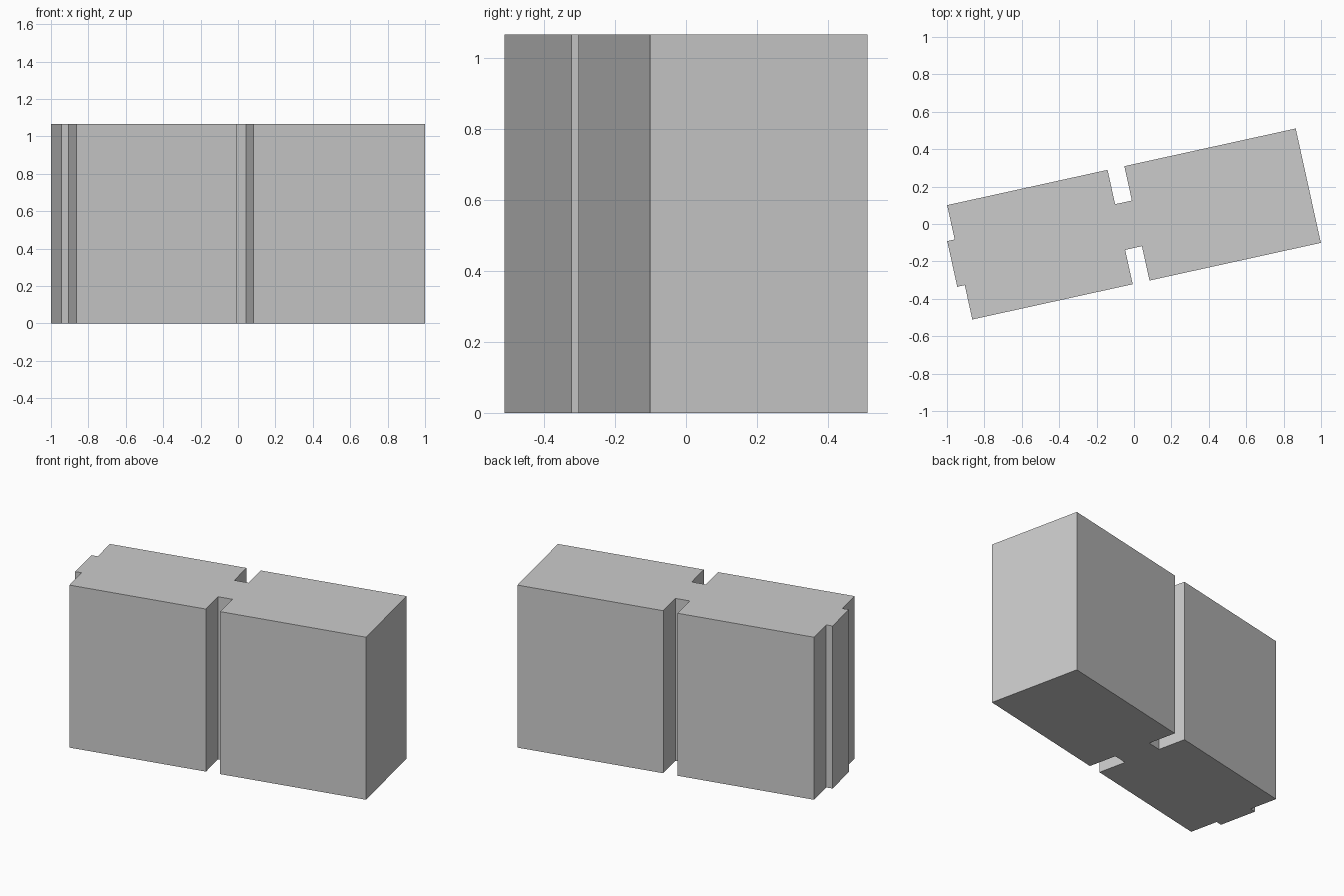
import bpy, bmesh
from math import radians
from mathutils import Matrix

if "Cube" in bpy.data.objects:
    bpy.data.objects.remove(bpy.data.objects["Cube"])

HEIGHT = 1.065
ANGLE = radians(12.4)

# Half outline of the slab: end tab, left block, slot, right block
half = [(-0.995, 0.125), (-0.954, 0.125), (-0.954, 0.313), (-0.076, 0.313),
        (-0.076, 0.125), (0.016, 0.125), (0.016, 0.313), (0.954, 0.313)]
# Mirror across the long axis to close the profile
outline = half + [(x, -y) for x, y in reversed(half)]

bm = bmesh.new()
base = bm.faces.new([bm.verts.new((x, y, 0)) for x, y in outline])
result = bmesh.ops.extrude_face_region(bm, geom=[base])
top_verts = [g for g in result["geom"] if isinstance(g, bmesh.types.BMVert)]
bmesh.ops.translate(bm, verts=top_verts, vec=(0, 0, HEIGHT))
bmesh.ops.rotate(bm, verts=bm.verts, cent=(0, 0, 0),
                 matrix=Matrix.Rotation(ANGLE, 3, 'Z'))
bmesh.ops.recalc_face_normals(bm, faces=bm.faces)

# Slotted wall block
mesh = bpy.data.meshes.new("slotted_wall_block")
bm.to_mesh(mesh)
bm.free()
bpy.context.collection.objects.link(
    bpy.data.objects.new("slotted_wall_block", mesh))
